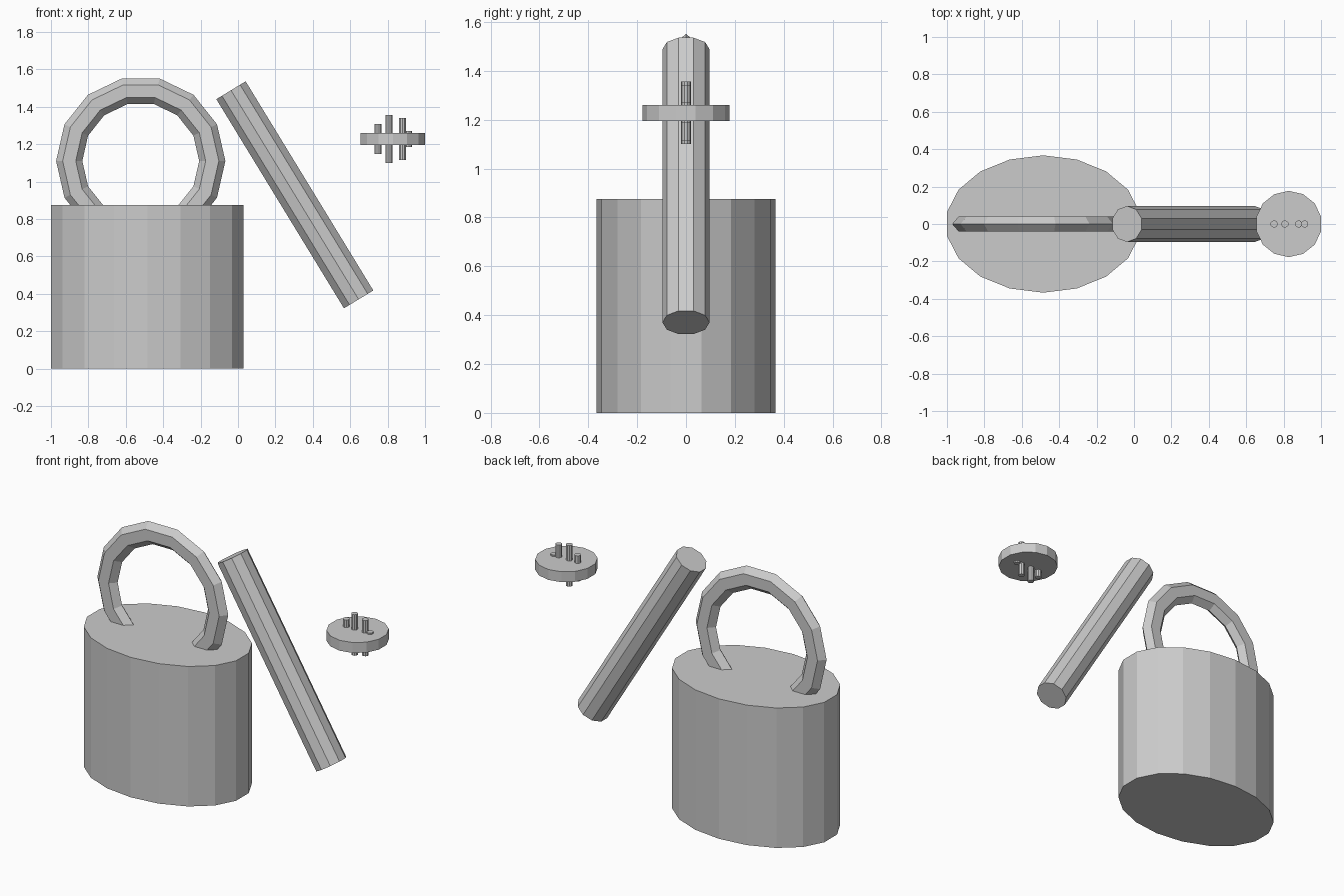
import bpy, bmesh
from math import sin, cos, pi
from mathutils import Vector

if "Cube" in bpy.data.objects:
    bpy.data.objects.remove(bpy.data.objects["Cube"])


def make_object(name, bm):
    bmesh.ops.recalc_face_normals(bm, faces=bm.faces)
    mesh = bpy.data.meshes.new(name)
    bm.to_mesh(mesh)
    bm.free()
    obj = bpy.data.objects.new(name, mesh)
    bpy.context.collection.objects.link(obj)
    return obj


def prism(name, start, end, sides, rx, ry):
    """Flat-sided cylinder from start to end, with a corner on the y axis."""
    start, end = Vector(start), Vector(end)
    w = (end - start).normalized()
    v = Vector((0, 1, 0))
    u = v.cross(w)
    bm = bmesh.new()
    rings = []
    for p in (start, end):
        rings.append([bm.verts.new(p + u * rx * sin(2 * pi * i / sides)
                                   + v * ry * cos(2 * pi * i / sides))
                      for i in range(sides)])
    a, b = rings
    bm.faces.new(a)
    bm.faces.new(b)
    for i in range(sides):
        j = (i + 1) % sides
        bm.faces.new((a[i], a[j], b[j], b[i]))
    return make_object(name, bm)


def ring(name, centre, major, minor, depth, segments, sides):
    """Upright low-poly ring in the xz plane, squashed to depth along y."""
    bm = bmesh.new()
    loops = []
    for i in range(segments):
        t = 2 * pi * i / segments
        loop = []
        for k in range(sides):
            s = 2 * pi * k / sides
            r = major + minor * cos(s)
            loop.append(bm.verts.new(Vector(centre) + Vector(
                (r * cos(t), depth * sin(s), r * sin(t)))))
        loops.append(loop)
    for i in range(segments):
        a, b = loops[i], loops[(i + 1) % segments]
        for k in range(sides):
            m = (k + 1) % sides
            bm.faces.new((a[k], a[m], b[m], b[k]))
    return make_object(name, bm)


# Padlock: oval body with a ring shackle sunk into its top
prism("lock_body", (-0.485, 0, 0), (-0.485, 0, 0.875), 18, 0.523, 0.367)
ring("shackle", (-0.52, 0, 1.11), 0.3825, 0.07, 0.046, 14, 6)

# Key: slanted shaft, separate round head and pins
prism("key_shaft", (0.645, 0, 0.37), (-0.0375, 0, 1.488), 10, 0.0965, 0.0965)
prism("key_head", (0.8275, 0, 1.195), (0.8275, 0, 1.26), 14, 0.177, 0.177)

# Pins pass through the head, centred on its thickness
for n, (x, half) in enumerate([(0.749, 0.08), (0.807, 0.128),
                               (0.88, 0.112), (0.913, 0.042)]):
    prism(f"head_pin_{n + 1}", (x, 0, 1.2275 - half), (x, 0, 1.2275 + half),
          10, 0.0195, 0.0195)
